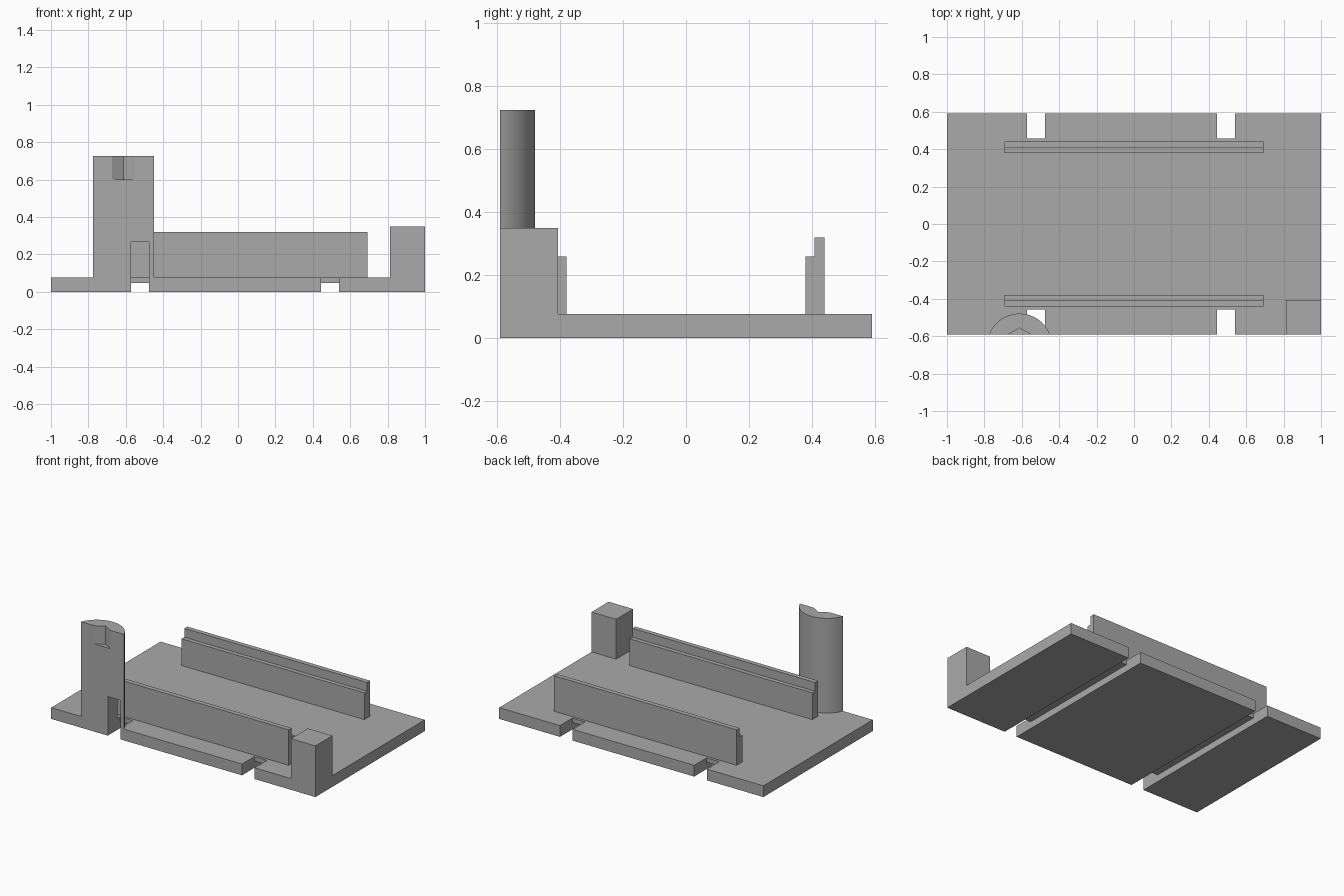
import bpy
import bmesh
import math

if "Cube" in bpy.data.objects:
    bpy.data.objects.remove(bpy.data.objects["Cube"], do_unlink=True)

grey = bpy.data.materials.new("plain grey")
grey.use_nodes = True
grey.diffuse_color = (0.4, 0.4, 0.4, 1)
grey.node_tree.nodes["Principled BSDF"].inputs["Base Color"].default_value = (0.4, 0.4, 0.4, 1)


def prism(name, outline, depth):
    """Extrude a closed 3D outline along the depth vector."""
    bm = bmesh.new()
    face = bm.faces.new([bm.verts.new(p) for p in outline])
    result = bmesh.ops.extrude_face_region(bm, geom=[face])
    moved = [v for v in result["geom"] if isinstance(v, bmesh.types.BMVert)]
    bmesh.ops.translate(bm, verts=moved, vec=depth)
    bmesh.ops.recalc_face_normals(bm, faces=bm.faces)
    mesh = bpy.data.meshes.new(name)
    bm.to_mesh(mesh)
    bm.free()
    mesh.materials.append(grey)
    obj = bpy.data.objects.new(name, mesh)
    bpy.context.collection.objects.link(obj)
    return obj


def box(name, x, y, z):
    corners = [(x[0], y[0], z[0]), (x[1], y[0], z[0]), (x[1], y[1], z[0]), (x[0], y[1], z[0])]
    return prism(name, corners, (0, 0, z[1] - z[0]))


def activate(obj):
    bpy.ops.object.select_all(action="DESELECT")
    obj.select_set(True)
    bpy.context.view_layer.objects.active = obj


def cut(obj, cutter):
    """Subtract a cutter and discard it."""
    activate(obj)
    mod = obj.modifiers.new("cut", "BOOLEAN")
    mod.operation = "DIFFERENCE"
    mod.solver = "EXACT"
    mod.object = cutter
    bpy.ops.object.modifier_apply(modifier=mod.name)
    bpy.data.objects.remove(cutter, do_unlink=True)


EDGE = 0.591       # half depth of the plate
PLATE = 0.077      # plate thickness
MOUTH = 0.457      # inner end of the open slots
SLOTS = [(-0.572, -0.476), (0.444, 0.54)]

# Base plate: underside grooves that open into slots at both long edges
plate = box("base_plate", (-1, 1), (-EDGE, EDGE), (0, PLATE))
for slot in SLOTS:
    cut(plate, box("groove_cutter", slot, (-1, 1), (-0.1, 0.047)))
    for ends in ((-1, -MOUTH), (MOUTH, 1)):
        cut(plate, box("slot_cutter", slot, ends, (-0.1, 0.2)))

# Stepped rails: tall outer half, low inner half
for name, side in (("front_rail", -1), ("back_rail", 1)):
    section = [(0.379, PLATE), (0.44, PLATE), (0.44, 0.32),
               (0.408, 0.32), (0.408, 0.26), (0.379, 0.26)]
    prism(name, [(-0.692, side * y, z) for y, z in section], (1.384, 0, 0))

# Corner block
box("corner_block", (0.814, 1), (-EDGE, -0.407), (PLATE, 0.35))

# Post: circular segment with a flat front
cx, cy, radius = -0.612, -0.653, 0.174
start = math.asin((-EDGE - cy) / radius)
steps = 40
arc = []
for i in range(steps + 1):
    a = start + (math.pi - 2 * start) * i / steps
    arc.append((cx + radius * math.cos(a), cy + radius * math.sin(a), PLATE))
post = prism("round_post", arc, (0, 0, 0.725 - PLATE))

# Slot passing through the foot, and hexagonal socket in the top
cut(post, box("foot_cutter", SLOTS[0], (-1, -MOUTH), (-0.1, 0.267)))
hexagon = [(cx + 0.07 * math.sin(k * math.pi / 3),
            -0.626 + 0.07 * math.cos(k * math.pi / 3), 0.6) for k in range(6)]
cut(post, prism("socket_cutter", hexagon, (0, 0, 0.3)))
activate(post)
bpy.ops.object.shade_smooth_by_angle(angle=math.radians(25))
